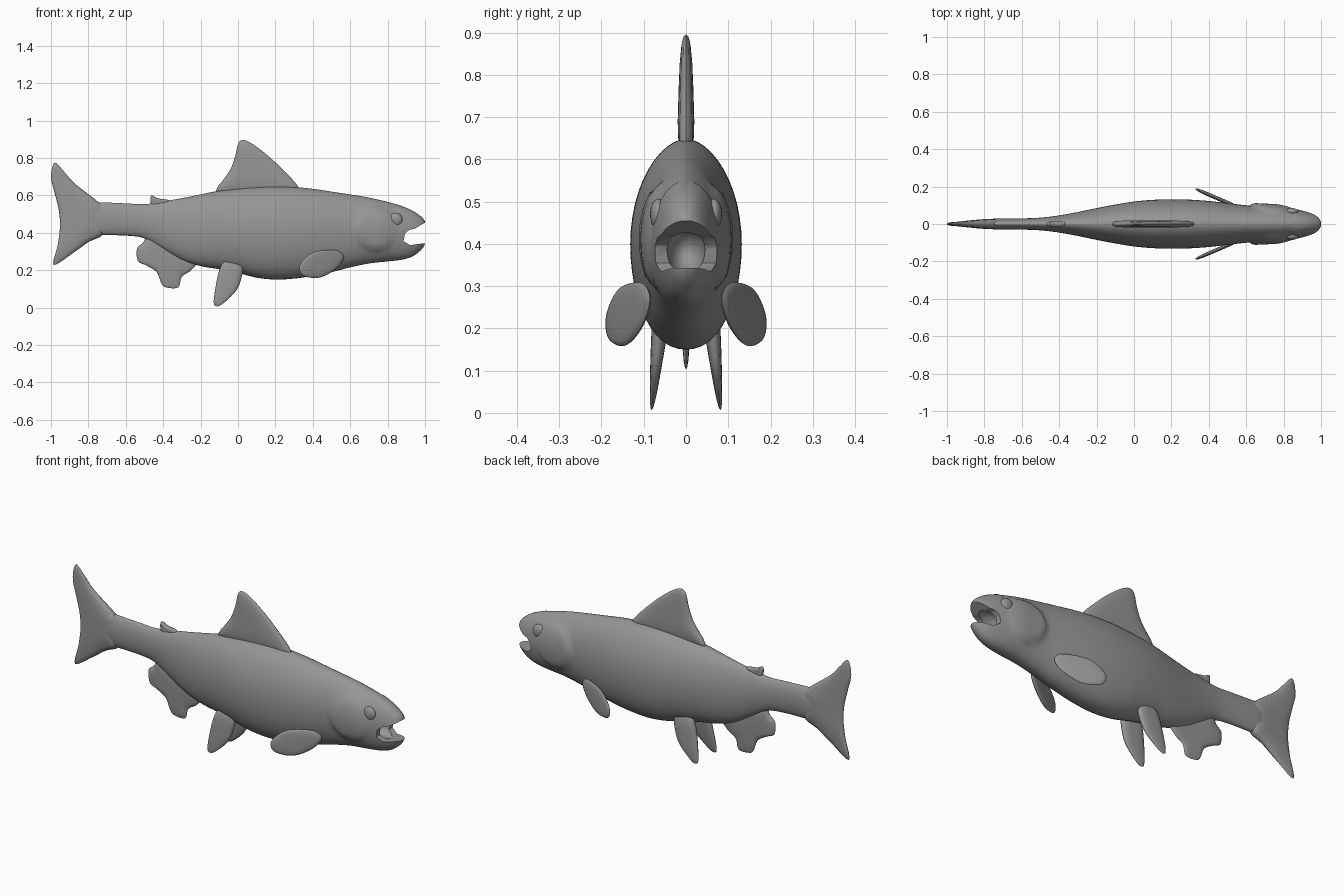
import bpy, bmesh, math
from mathutils import Vector

if "Cube" in bpy.data.objects:
    bpy.data.objects.remove(bpy.data.objects["Cube"])

skin = bpy.data.materials.new("grey_skin")
skin.diffuse_color = (0.3, 0.3, 0.3, 1)
skin.use_nodes = True
skin.node_tree.nodes["Principled BSDF"].inputs["Base Color"].default_value = skin.diffuse_color


def spline(pts, per, closed=False):
    """Catmull-Rom points through pts, with per steps in each span."""
    n, out = len(pts), []
    P = [Vector(p) for p in pts]
    get = (lambda i: P[i % n]) if closed else (lambda i: P[min(max(i, 0), n - 1)])
    for i in range(n if closed else n - 1):
        a, b, c, d = get(i - 1), get(i), get(i + 1), get(i + 2)
        for k in range(per):
            t = k / per
            out.append(0.5 * (2 * b + (c - a) * t + (2 * a - 5 * b + 4 * c - d) * t * t
                              + (3 * b - a - 3 * c + d) * t ** 3))
    return out if closed else out + [P[-1]]


def make(name, bm, angle=50):
    bmesh.ops.recalc_face_normals(bm, faces=bm.faces)
    me = bpy.data.meshes.new(name)
    bm.to_mesh(me)
    bm.free()
    ob = bpy.data.objects.new(name, me)
    bpy.context.collection.objects.link(ob)
    me.materials.append(skin)
    bpy.ops.object.select_all(action='DESELECT')
    ob.select_set(True)
    bpy.context.view_layer.objects.active = ob
    if angle:
        bpy.ops.object.shade_smooth_by_angle(angle=math.radians(angle))
    return ob


def bridge(bm, a, b):
    n = len(a)
    for i in range(n):
        bm.faces.new((a[i], a[(i + 1) % n], b[(i + 1) % n], b[i]))


def ellipsoid(name, loc, radii):
    bm = bmesh.new()
    bmesh.ops.create_uvsphere(bm, u_segments=24, v_segments=14, radius=1)
    for v in bm.verts:
        v.co = Vector(loc) + Vector([c * r for c, r in zip(v.co, radii)])
    return make(name, bm)


def fin(name, outline, thick, mid=lambda x, z: 0, per=5):
    """Lens-shaped plate from an x/z outline; mid gives its y position."""
    loop = spline(outline, per, True)
    c = sum(loop, Vector((0, 0))) / len(loop)
    bm = bmesh.new()
    for_side = {}
    edge = [bm.verts.new((p.x, mid(p.x, p.y), p.y)) for p in loop]
    for s in (-1, 1):
        prev = edge
        for scale, k in ((0.96, 0.45), (0.85, 0.75), (0.6, 0.95), (0.3, 1)):
            ring = []
            for p in loop:
                q = c + (p - c) * scale
                ring.append(bm.verts.new((q.x, mid(q.x, q.y) + s * k * thick(q.x, q.y), q.y)))
            bridge(bm, prev, ring)
            prev = ring
        tip = bm.verts.new((c.x, mid(*c) + s * thick(*c), c.y))
        for i in range(len(prev)):
            bm.faces.new((prev[i], prev[(i + 1) % len(prev)], tip))
    return make(name, bm, 60)


# Body: x, top, bottom, half width
stations = [(-.775, .55, .405, .02), (-.755, .563, .39, .028), (-.6, .557, .385, .03),
            (-.5, .553, .37, .034), (-.4, .568, .312, .046), (-.3, .585, .255, .064),
            (-.2, .605, .222, .085), (-.1, .625, .205, .104), (0, .637, .185, .12),
            (.1, .645, .16, .129), (.2, .649, .15, .132), (.3, .645, .155, .13),
            (.4, .635, .17, .123), (.5, .62, .19, .112), (.6, .605, .215, .1),
            (.7, .588, .236, .094), (.8, .565, .247, .09), (.87, .545, .255, .078),
            (.93, .52, .272, .064), (.97, .494, .3, .05), (.99, .476, .322, .036),
            (1, .46, .34, .02)]
N = 48
bm = bmesh.new()
rings = []
for x, top, bot, w in spline(stations, 6):
    ring = []
    for i in range(N):
        a = 2 * math.pi * i / N
        ca, sa = math.cos(a), math.sin(a)
        power = 1.12 if sa > 0 and x < .85 else 0.92
        y = math.copysign(abs(ca) ** power, ca) * w
        z = (top + bot) / 2 + sa * (top - bot) / 2
        # Raised gill cover, fading towards the cheek
        r = math.hypot((x - .74) / .12, (z - .42) / .125)
        t = min(max((1 - r) / .16, 0), 1) * min(max((.88 - x) / .14, 0), 1)
        y += math.copysign(.015 * t * t * (3 - 2 * t), ca) if abs(ca) > .05 else 0
        ring.append(bm.verts.new((x, y, z)))
    if rings:
        bridge(bm, rings[-1], ring)
    rings.append(ring)
bm.faces.new(rings[0])
bm.faces.new(rings[-1])
body = make("body", bm, 0)

# Open mouth: wedge between the jaws and a throat hollow
wedge = [(.885, .355), (.893, .395), (.915, .415), (.945, .422), (1.06, .49),
         (1.06, .347), (.98, .342), (.92, .334)]
bm = bmesh.new()
sides = [[bm.verts.new((x, y, z)) for x, z in wedge] for y in (-.2, .2)]
bridge(bm, *sides)
for s in sides:
    bm.faces.new(s)
cutters = [make("mouth_cutter", bm, 0),
           ellipsoid("throat_cutter", (.89, 0, .385), (.09, .045, .058))]
for cut in cutters:
    bpy.context.view_layer.objects.active = body
    mod = body.modifiers.new("mouth", 'BOOLEAN')
    mod.operation, mod.object, mod.solver = 'DIFFERENCE', cut, 'EXACT'
    bpy.ops.object.modifier_apply(modifier=mod.name)
    bpy.data.objects.remove(cut)
bpy.ops.object.select_all(action='DESELECT')
body.select_set(True)
bpy.ops.object.shade_smooth_by_angle(angle=math.radians(40))

# Fins on the centre line
fin("dorsal_fin", [(-.1, .61), (-.108, .645), (-.085, .675), (-.04, .74), (-.015, .81),
                   (.005, .885), (.045, .892), (.12, .845), (.22, .757), (.325, .64),
                   (.27, .61), (.1, .61)],
    lambda x, z: .02 - .03 * max(z - .68, 0))
fin("tail_fin", [(-.98, .775), (-.93, .727), (-.875, .665), (-.75, .567), (-.72, .53),
                 (-.72, .43), (-.73, .383), (-.8, .35), (-.88, .293), (-.985, .228),
                 (-.965, .33), (-.952, .43), (-.958, .52), (-.982, .62), (-1, .7)],
    lambda x, z: .012 + .1 * max(x + .95, 0))
fin("adipose_fin", [(-.45, .535), (-.468, .57), (-.462, .6), (-.43, .585), (-.37, .574),
                    (-.37, .55)], lambda x, z: .013)
fin("anal_fin", [(-.47, .38), (-.51, .345), (-.54, .315), (-.535, .25), (-.49, .225),
                 (-.435, .19), (-.41, .13), (-.385, .108), (-.32, .108), (-.3, .165),
                 (-.25, .2), (-.22, .255), (-.33, .32)],
    lambda x, z: .006 + .05 * max(z - .1, 0))

# Paired fins and eyes
for side, s in (("right", -1), ("left", 1)):
    fin(side + "_pelvic_fin", [(-.07, .25), (-.1, .2), (-.12, .11), (-.13, .03), (-.118, .008),
                               (-.085, .018), (-.01, .09), (.02, .165), (.025, .22), (0, .25)],
        lambda x, z: .006 + .07 * z, lambda x, z: s * (.082 - .1 * z))
    fin(side + "_pectoral_fin", [(.56, .285), (.515, .308), (.41, .298), (.345, .25),
                                 (.328, .205), (.355, .168), (.435, .16), (.515, .2),
                                 (.56, .25)],
        lambda x, z: .011, lambda x, z: s * (.187 - .43 * (x - .33)))
    ellipsoid(side + "_eye", (.842, s * .066, .47), (.037, .019, .037))
